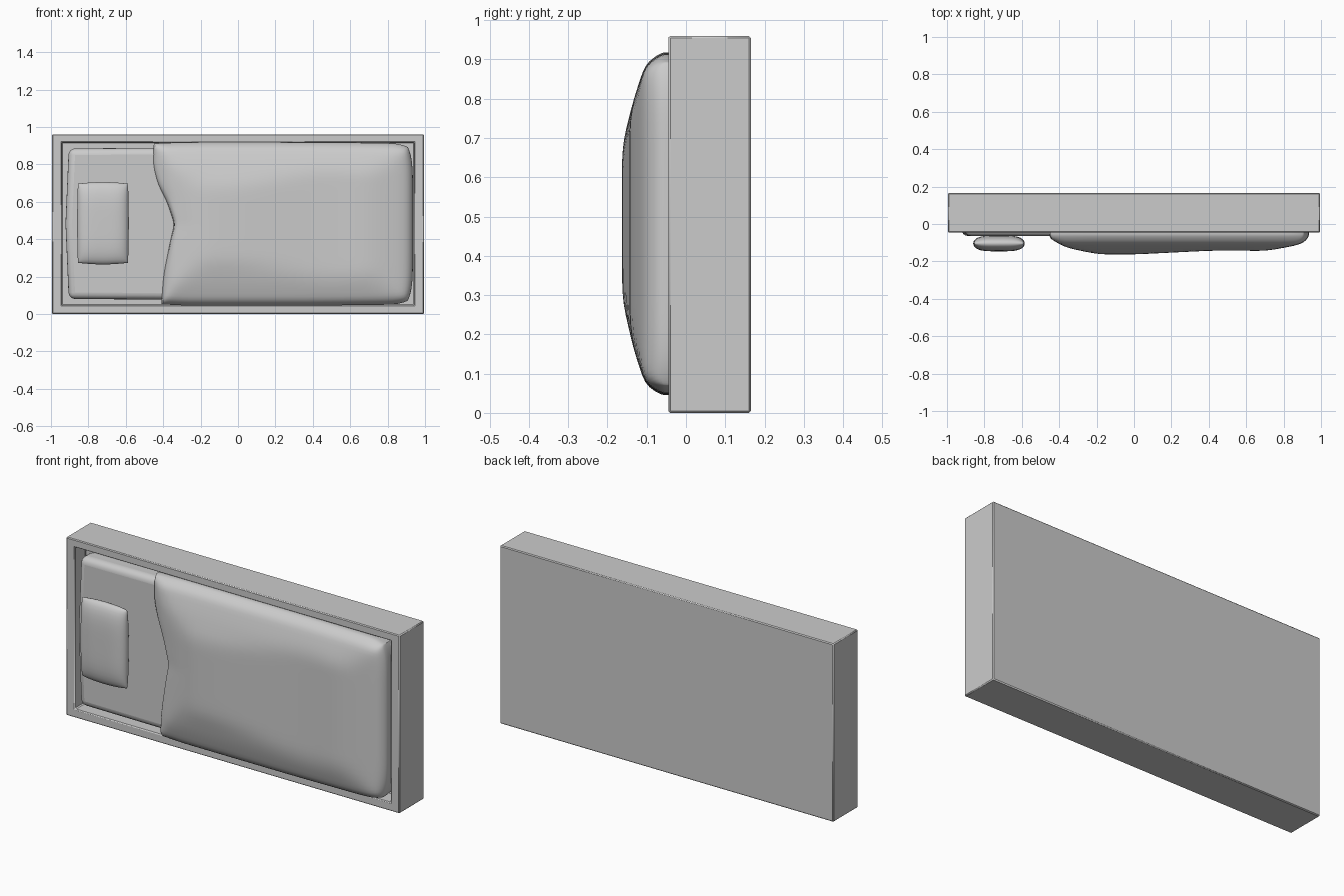
import bpy, bmesh, math

if "Cube" in bpy.data.objects:
    bpy.data.objects.remove(bpy.data.objects["Cube"])


def finish(name, bm, bevel=0.0, segments=1, subsurf=0, angle=40):
    bmesh.ops.remove_doubles(bm, verts=bm.verts, dist=1e-5)
    bmesh.ops.recalc_face_normals(bm, faces=bm.faces)
    me = bpy.data.meshes.new(name)
    bm.to_mesh(me)
    bm.free()
    ob = bpy.data.objects.new(name, me)
    bpy.context.collection.objects.link(ob)
    if bevel:
        m = ob.modifiers.new("Bevel", 'BEVEL')
        m.width, m.segments = bevel, segments
    if subsurf:
        m = ob.modifiers.new("Subdivision", 'SUBSURF')
        m.levels = m.render_levels = subsurf
    bpy.ops.object.select_all(action='DESELECT')
    ob.select_set(True)
    bpy.context.view_layer.objects.active = ob
    bpy.ops.object.shade_smooth_by_angle(angle=math.radians(angle))
    return ob


def box(x0, x1, y0, y1, z0, z1):
    bm = bmesh.new()
    bmesh.ops.create_cube(bm, size=1)
    for v in bm.verts:
        v.co = (x1 if v.co.x > 0 else x0, y1 if v.co.y > 0 else y0, z1 if v.co.z > 0 else z0)
    return bm


def grid(bm, rows):
    vs = [[bm.verts.new(p) for p in r] for r in rows]
    for a, b in zip(vs, vs[1:]):
        for i in range(len(a) - 1):
            bm.faces.new((a[i], a[i + 1], b[i + 1], b[i]))
    return vs


def lerp(table, t):
    for (a, p), (b, q) in zip(table, table[1:]):
        if t <= b:
            return p + (q - p) * max(0, (t - a) / (b - a))
    return table[-1][1]


# Frame: shallow tray with a recessed front
bm = box(-0.995, 0.995, -0.045, 0.165, 0, 0.96)
front = min(bm.faces, key=lambda f: f.calc_center_median().y)
bmesh.ops.inset_region(bm, faces=[front], thickness=0.05)
for v in front.verts:
    v.co.x = math.copysign(0.942, v.co.x)
    v.co.z = 0.918 if v.co.z > 0.48 else 0.046
ext = bmesh.ops.extrude_discrete_faces(bm, faces=[front])["faces"][0]
for v in ext.verts:
    v.co.y = 0.045
finish("bed_frame", bm, bevel=0.005, angle=30)

# Mattress
bm = box(-0.915, 0.915, -0.064, 0.045, 0.07, 0.895)
bmesh.ops.subdivide_edges(bm, edges=[e for e in bm.edges if abs(e.verts[0].co.y - e.verts[1].co.y) < 0.01
                                    and abs(e.verts[0].co.x - e.verts[1].co.x) < 0.01], cuts=1)
for v in bm.verts:
    if abs(v.co.z - 0.4825) < 0.01:
        v.co.x *= 1.008
    elif v.co.x < 0:
        v.co.z += 0.01 if v.co.z < 0.48 else -0.01
        v.co.x += 0.01
finish("mattress", bm, bevel=0.035, segments=4, angle=50)

# Pillow: two bulging sheets sharing a rim
bm = bmesh.new()
N = 20
for side in (-1, 1):
    rows = []
    for i in range(N + 1):
        u = math.sin(math.pi * (i / N - 0.5))
        row = []
        for j in range(N + 1):
            v = math.sin(math.pi * (j / N - 0.5))
            h = 0.042 * math.sqrt(max(0, (1 - u ** 4) * (1 - v ** 4)))
            row.append((-0.722 + 0.138 * u * (1 - 0.03 * v * v),
                        -0.104 + side * h, 0.485 + 0.22 * v * (1 - 0.04 * u * u)))
        rows.append(row)
    grid(bm, rows)
finish("pillow", bm, angle=60)

# Blanket: crown along the length, section across, wavy turned-back edge
crown = [(-0.46, 0.066), (-0.45, 0.08), (-0.42, 0.095), (-0.38, 0.122), (-0.22, 0.163), (0, 0.163),
         (0.5, 0.138), (0.7, 0.146), (0.86, 0.116), (0.91, 0.1), (0.93, 0.075), (0.94, 0.05)]
section = [(0.043, 0.05), (0.05, 0.075), (0.075, 0.105), (0.16, 0.133), (0.28, 0.161), (0.36, 0.166),
           (0.6, 0.166), (0.69, 0.161), (0.8, 0.133), (0.885, 0.105), (0.912, 0.075), (0.921, 0.05)]
edge = [(0.04, -0.41), (0.2, -0.40), (0.3, -0.38), (0.4, -0.36), (0.48, -0.34), (0.6, -0.38),
        (0.7, -0.43), (0.8, -0.455), (0.92, -0.45)]
zs = [0.043, 0.046, 0.055, 0.075, 0.11, 0.16, 0.22, 0.28, 0.34, 0.4, 0.44, 0.48, 0.52, 0.56, 0.6, 0.65,
      0.7, 0.75, 0.8, 0.85, 0.885, 0.905, 0.916, 0.921]
xs = [-0.46, -0.455, -0.43, -0.4, -0.36, -0.3, -0.2, -0.1, 0, 0.15, 0.3, 0.45, 0.6, 0.7, 0.8, 0.86,
      0.9, 0.92, 0.932, 0.938]
rows = []
for k, x in enumerate(xs):
    row = []
    for z in zs:
        # blend the wavy edge out toward the middle of the blanket
        px = x + (lerp(edge, z) + 0.46) * max(0, 1 - (x + 0.46) / 0.36)
        h = min(lerp(section, z), lerp(crown, x * 0.4 + px * 0.6))
        if k == 0:
            h = 0.055
        # round the plan corners and taper the ends
        d = abs(z - 0.482) / 0.439
        px -= 0.03 * d ** 8 * max(0, (x - 0.8) / 0.14)
        s = 1 - 0.05 * max(0, (x - 0.82) / 0.12) ** 2 - 0.012 * max(0, (x - 0.4) / 0.5)
        s -= 0.015 * max(0, (-0.3 - x) / 0.16)
        row.append((px, -h, 0.482 + (z - 0.482) * s))
    # skirts tucked down into the frame
    a, b = row[0], row[-1]
    rows.append([(a[0], 0.03, a[2] + 0.012)] + row + [(b[0], 0.03, b[2] - 0.012)])
rows.append([(p[0] - 0.01, 0.03, p[2]) for p in rows[-1]])
bm = bmesh.new()
grid(bm, rows)
finish("blanket", bm, subsurf=1, angle=60)
